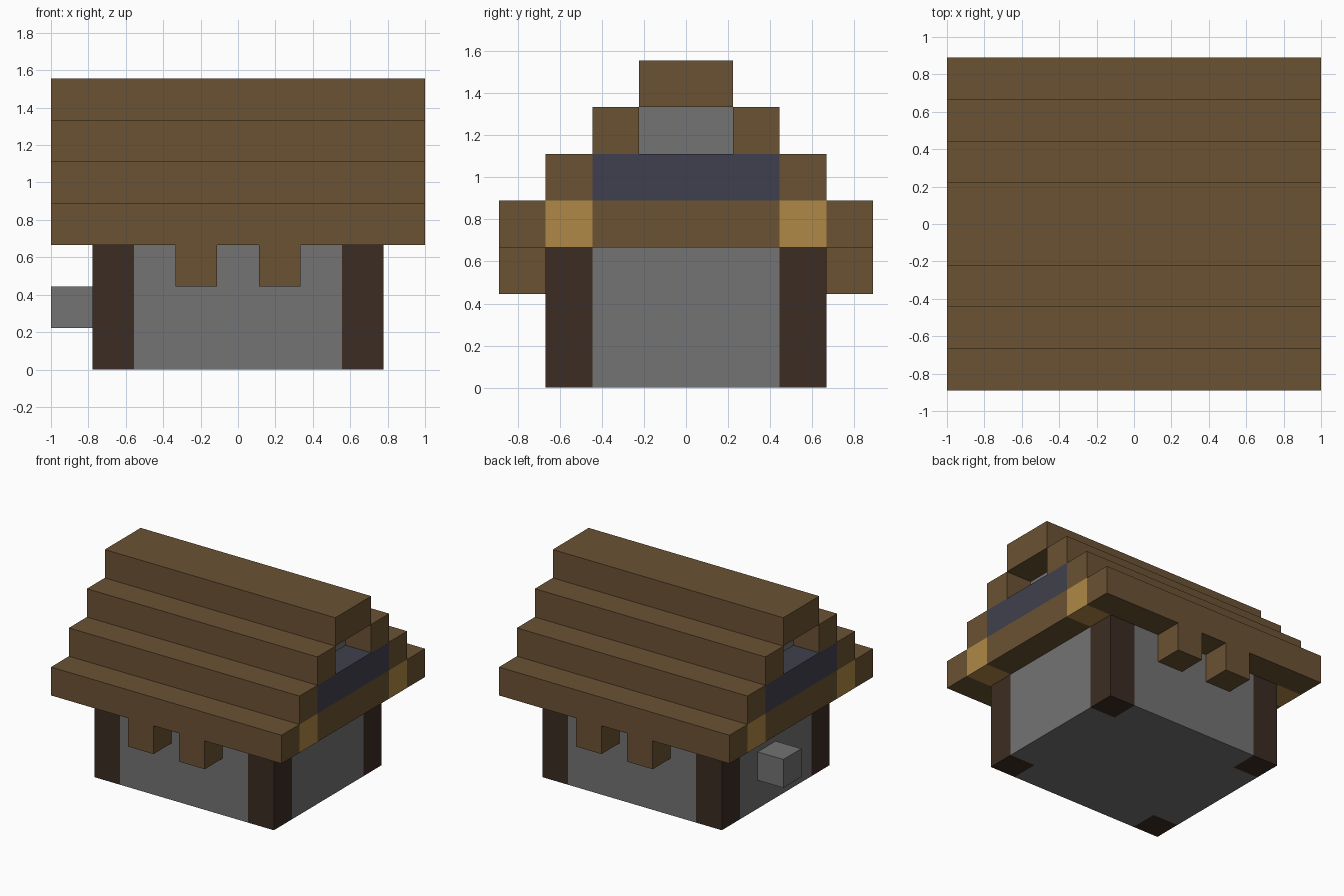
import bpy
import bmesh

U = 2 / 9  # one block of the building grid

cube = bpy.data.objects.get("Cube")
if cube:
    bpy.data.objects.remove(cube, do_unlink=True)


def linear(c):
    c /= 255
    return c / 12.92 if c <= 0.04045 else ((c + 0.055) / 1.055) ** 2.4


def material(name, r, g, b):
    colour = (linear(r), linear(g), linear(b), 1)
    mat = bpy.data.materials.new(name)
    mat.use_nodes = True
    mat.diffuse_color = colour
    bsdf = mat.node_tree.nodes["Principled BSDF"]
    bsdf.inputs["Base Color"].default_value = colour
    bsdf.inputs["Roughness"].default_value = 0.9
    return mat


plank = material("brown planks", 107, 82, 51)
bark = material("dark bark", 59, 44, 34)
stone = material("grey stone", 115, 115, 115)
slate = material("blue slate", 64, 64, 78)
pale = material("pale timber", 176, 136, 70)


def prism(name, mat, outline, z0, z1):
    """Extrude a floor outline, measured in blocks, from z0 to z1."""
    bm = bmesh.new()
    base = bm.faces.new([bm.verts.new((x * U, y * U, z0 * U)) for x, y in outline])
    top = bmesh.ops.extrude_face_region(bm, geom=[base])["geom"]
    verts = [v for v in top if isinstance(v, bmesh.types.BMVert)]
    bmesh.ops.translate(bm, verts=verts, vec=(0, 0, (z1 - z0) * U))
    bmesh.ops.recalc_face_normals(bm, faces=bm.faces)
    mesh = bpy.data.meshes.new(name)
    bm.to_mesh(mesh)
    bm.free()
    mesh.materials.append(mat)
    obj = bpy.data.objects.new(name, mesh)
    bpy.context.collection.objects.link(obj)
    return obj


def box(name, mat, xs, ys, zs):
    (x0, x1), (y0, y1) = xs, ys
    return prism(name, mat, [(x0, y0), (x1, y0), (x1, y1), (x0, y1)], *zs)


def span(side, near, far):
    return sorted((side * near, side * far))


SIDES = {"left": 1, "right": -1}
ENDS = {"front": -1, "back": 1}

# Stone walls, notched at the corners for the posts
X, Y = 3.5, 3
quarter = [(X, Y - 1), (X - 1, Y - 1), (X - 1, Y)]
outline = (quarter + [(-x, y) for x, y in reversed(quarter)]
           + [(-x, -y) for x, y in quarter] + [(x, -y) for x, y in reversed(quarter)])
prism("stone_walls", stone, outline, 0, 3)

# Corner posts
for e, ey in ENDS.items():
    for s, sx in SIDES.items():
        box(f"{e}_{s}_post", bark, span(sx, X - 1, X), span(ey, Y - 1, Y), (0, 3))

# Stepped roof with eave brackets and the pale beams beneath it
FULL = (-4.5, 4.5)
for e, ey in ENDS.items():
    for step in range(3):
        box(f"{e}_roof_step_{step + 1}", plank, FULL,
            span(ey, 3 - step, 4 - step), (3 + step, 4 + step))
    box(f"{e}_wall_beam", pale, FULL, span(ey, 2, 3), (3, 4))
    for s, sx in SIDES.items():
        box(f"{e}_{s}_bracket", plank, span(sx, 0.5, 1.5), span(ey, 3, 4), (2, 3))
box("roof_ridge", plank, FULL, (-1, 1), (6, 7))

# Gable ends: plank beam, slate band and recessed stone infill
for s, sx in SIDES.items():
    box(f"{s}_gable_beam", plank, span(sx, 3.5, 4.5), (-2, 2), (3, 4))
    box(f"{s}_gable_band", slate, span(sx, 3.5, 4.5), (-2, 2), (4, 5))
    box(f"{s}_gable_infill", stone, span(sx, 2.5, 3.5), (-1, 1), (5, 6))

# Stone block jutting from the right wall
box("wall_block", stone, (-4.5, -3.5), (0, 1), (1, 2))
